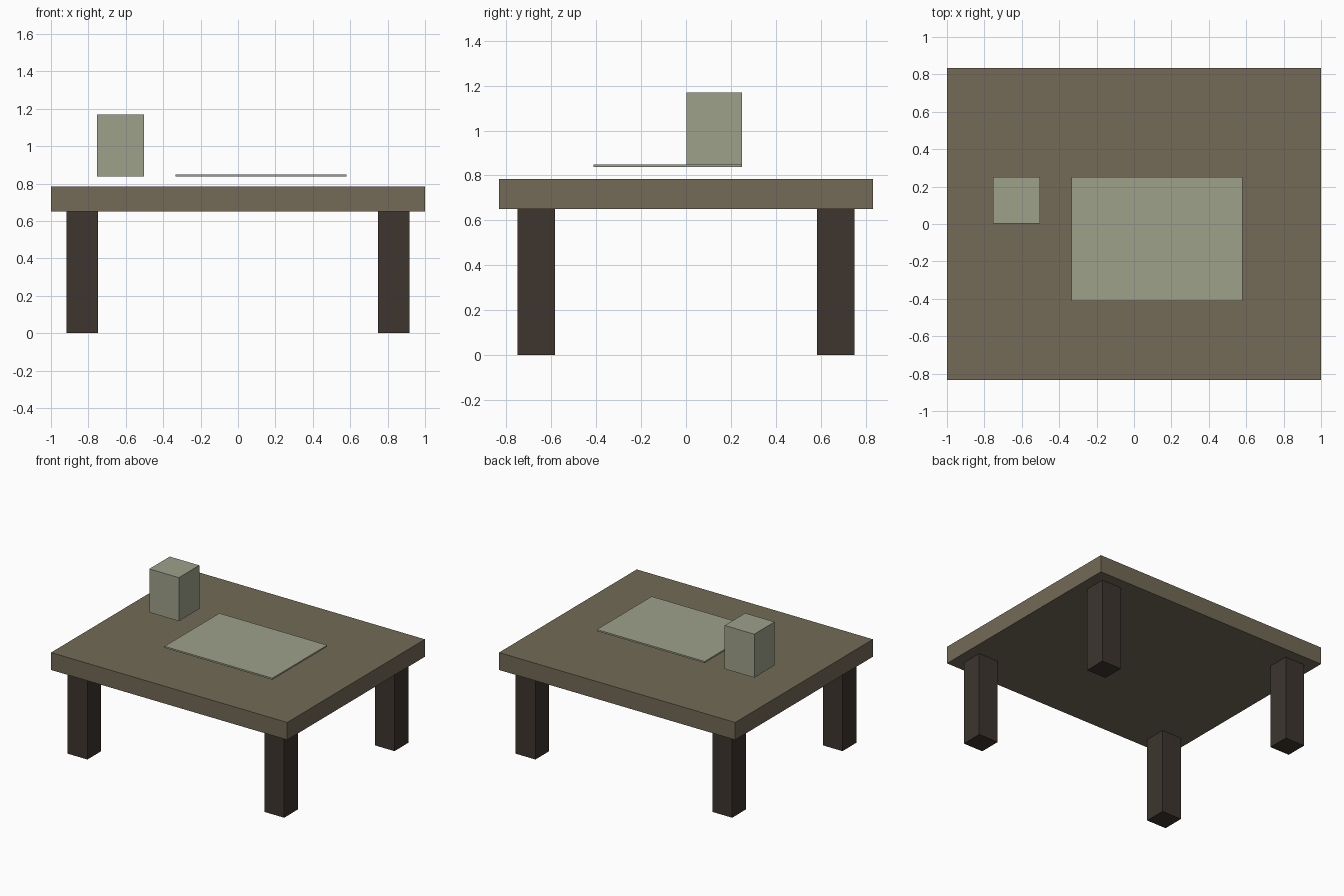
import bpy

if "Cube" in bpy.data.objects:
    bpy.data.objects.remove(bpy.data.objects["Cube"])


def material(name, rgb):
    """Flat colour given as 0-255 sRGB, stored as linear."""
    def lin(c):
        c /= 255
        return c / 12.92 if c <= 0.04045 else ((c + 0.055) / 1.055) ** 2.4
    m = bpy.data.materials.new(name)
    m.diffuse_color = (*[lin(c) for c in rgb], 1)
    m.use_nodes = True
    m.node_tree.nodes["Principled BSDF"].inputs["Base Color"].default_value = m.diffuse_color
    return m


def box(name, low, high, mat):
    """Axis-aligned box between two corners."""
    bpy.ops.mesh.primitive_cube_add(
        size=1, location=[(a + b) / 2 for a, b in zip(low, high)])
    ob = bpy.context.object
    ob.name = name
    ob.scale = [b - a for a, b in zip(low, high)]
    bpy.ops.object.transform_apply(location=False, rotation=False, scale=True)
    ob.data.materials.append(mat)
    return ob


wood = material("brown wood", (115, 106, 87))
dark = material("dark wood", (61, 53, 47))
pale = material("pale grey green", (159, 161, 139))

# Table top
box("table_top", (-1, -0.833, 0.65), (1, 0.833, 0.783), wood)

# Four legs, inset from the corners
for side, sx in (("left", -1), ("right", 1)):
    for end, sy in (("front", -1), ("back", 1)):
        cx, cy, h = sx * 0.833, sy * 0.667, 0.0833
        box(f"{end}_{side}_leg", (cx - h, cy - h, 0), (cx + h, cy + h, 0.65), dark)

# Thin sheet and upright block, both hovering just above the top
box("sheet", (-0.333, -0.413, 0.837), (0.58, 0.25, 0.849), pale)
box("block", (-0.753, 0.003, 0.837), (-0.503, 0.25, 1.17), pale)
